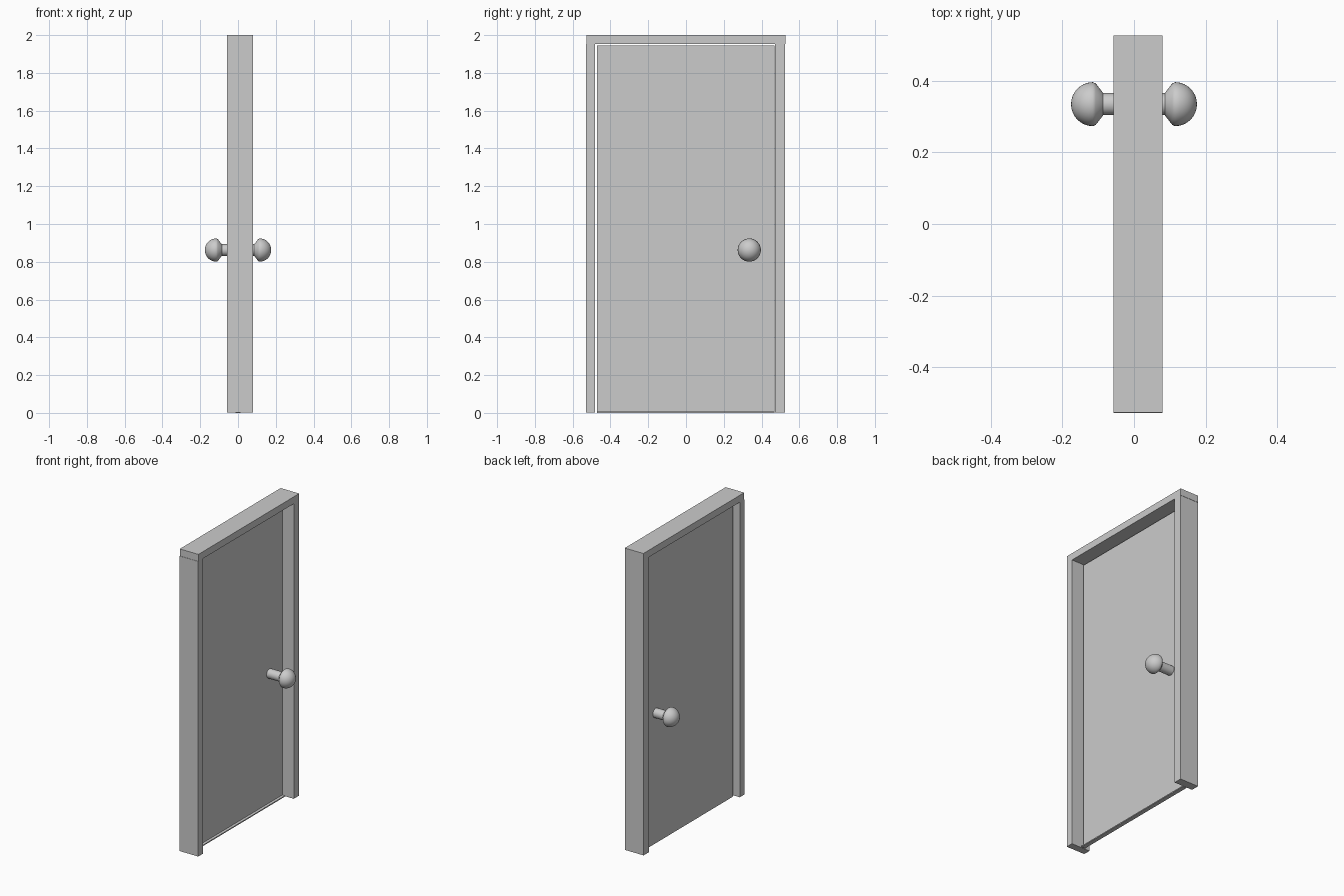
import bpy, bmesh, math

if "Cube" in bpy.data.objects:
    bpy.data.objects.remove(bpy.data.objects["Cube"])


def box(name, x0, x1, y0, y1, z0, z1):
    bm = bmesh.new()
    bmesh.ops.create_cube(bm, size=1)
    for v in bm.verts:
        v.co = ((x0 + x1) / 2 + v.co.x * (x1 - x0),
                (y0 + y1) / 2 + v.co.y * (y1 - y0),
                (z0 + z1) / 2 + v.co.z * (z1 - z0))
    me = bpy.data.meshes.new(name)
    bm.to_mesh(me)
    bm.free()
    ob = bpy.data.objects.new(name, me)
    bpy.context.collection.objects.link(ob)
    return ob


def knob(name, side, y, z, segs=32):
    # stem, flared neck, then a dome: (distance from door, radius)
    prof = [(-0.008, 0.031), (0.086, 0.031), (0.107, 0.058)]
    for i in range(9):
        a = math.radians(90 * i / 8)
        prof.append((0.115 + 0.061 * math.sin(a), 0.0615 * math.cos(a)))
    prof[-1] = (0.176, 0)
    bm = bmesh.new()
    rings = []
    for d, r in prof:
        n = segs if r > 0 else 1
        rings.append([bm.verts.new((side * d,
                                    y + r * math.cos(2 * math.pi * i / segs),
                                    z + r * math.sin(2 * math.pi * i / segs)))
                      for i in range(n)])
    bm.faces.new(rings[0])
    for a, b in zip(rings, rings[1:]):
        for i in range(segs):
            j = (i + 1) % segs
            if len(b) == 1:
                bm.faces.new((a[i], a[j], b[0]))
            else:
                bm.faces.new((a[i], a[j], b[j], b[i]))
    bmesh.ops.recalc_face_normals(bm, faces=bm.faces)
    me = bpy.data.meshes.new(name)
    bm.to_mesh(me)
    bm.free()
    ob = bpy.data.objects.new(name, me)
    bpy.context.collection.objects.link(ob)
    bpy.ops.object.select_all(action='DESELECT')
    ob.select_set(True)
    bpy.context.view_layer.objects.active = ob
    bpy.ops.object.shade_smooth_by_angle(angle=math.radians(30))


# Frame
FX0, FX1 = -0.057, 0.079
box("hinge_jamb", FX0, FX1, -0.529, -0.481, 0.003, 1.954)
box("latch_jamb", FX0, FX1, 0.47, 0.525, 0.003, 1.954)
box("lintel", FX0, FX1, -0.527, 0.527, 1.954, 2.0)

# Door leaf and thin sill under it
box("door_panel", -0.014, -0.004, -0.472, 0.469, 0.005, 1.944)
box("sill", -0.014, 0.014, -0.472, 0.469, 0.0, 0.007)

# Knobs on both sides
knob("knob_inner", -1, 0.335, 0.862)
knob("knob_outer", 1, 0.335, 0.862)
